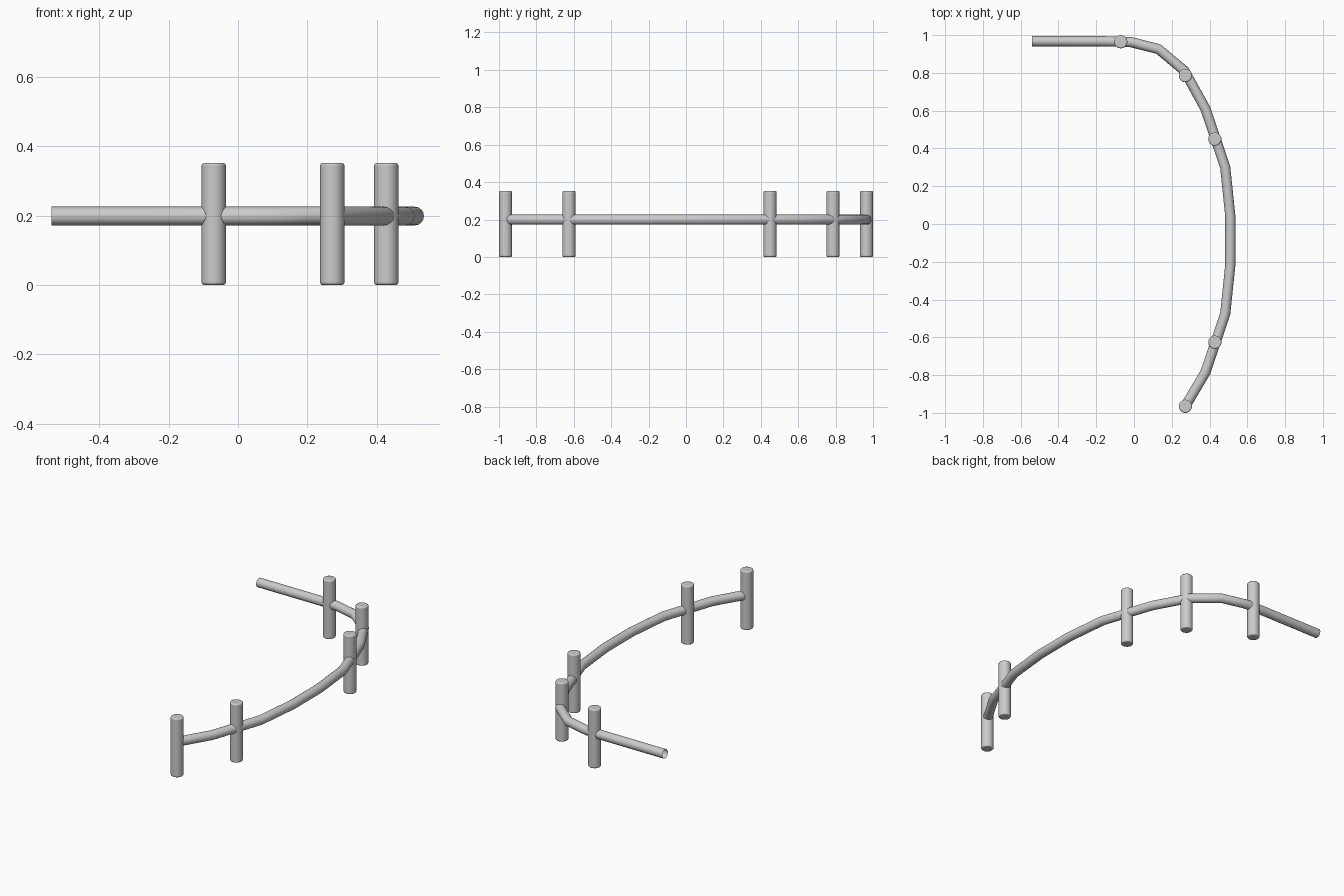
import bpy

if "Cube" in bpy.data.objects:
    bpy.data.objects.remove(bpy.data.objects["Cube"])

RAIL_Z, RAIL_R = 0.199, 0.027
POST_H, POST_R = 0.352, 0.035

# Curved rail: open round tube swept along a bent path
path = [(-0.539, 0.968), (-0.15, 0.967), (-0.016, 0.963), (0.13, 0.926),
        (0.268, 0.81), (0.378, 0.61), (0.483, 0.30), (0.51, 0.04),
        (0.51, -0.215), (0.483, -0.475), (0.378, -0.785), (0.272, -0.964)]
curve = bpy.data.curves.new("rail", 'CURVE')
curve.dimensions = '3D'
curve.bevel_depth = RAIL_R
curve.bevel_resolution = 6
curve.use_fill_caps = False
spline = curve.splines.new('POLY')
spline.points.add(len(path) - 1)
for point, (x, y) in zip(spline.points, path):
    point.co = (x, y, RAIL_Z, 1)
spline.use_smooth = True
rail = bpy.data.objects.new("rail", curve)
bpy.context.collection.objects.link(rail)


# Upright posts with softly rounded rims
def add_post(name, x, y):
    bpy.ops.mesh.primitive_cylinder_add(vertices=32, radius=POST_R, depth=POST_H,
                                        location=(x, y, POST_H / 2))
    post = bpy.context.object
    post.name = name
    bevel = post.modifiers.new("rim", 'BEVEL')
    bevel.width = 0.007
    bevel.segments = 3
    bevel.limit_method = 'ANGLE'
    bevel.angle_limit = 1.0
    bpy.ops.object.shade_smooth_by_angle()


posts = [(-0.07, 0.965), (0.272, 0.786), (0.428, 0.449), (0.428, -0.626), (0.272, -0.965)]
for i, (x, y) in enumerate(posts, 1):
    add_post(f"post_{i}", x, y)
